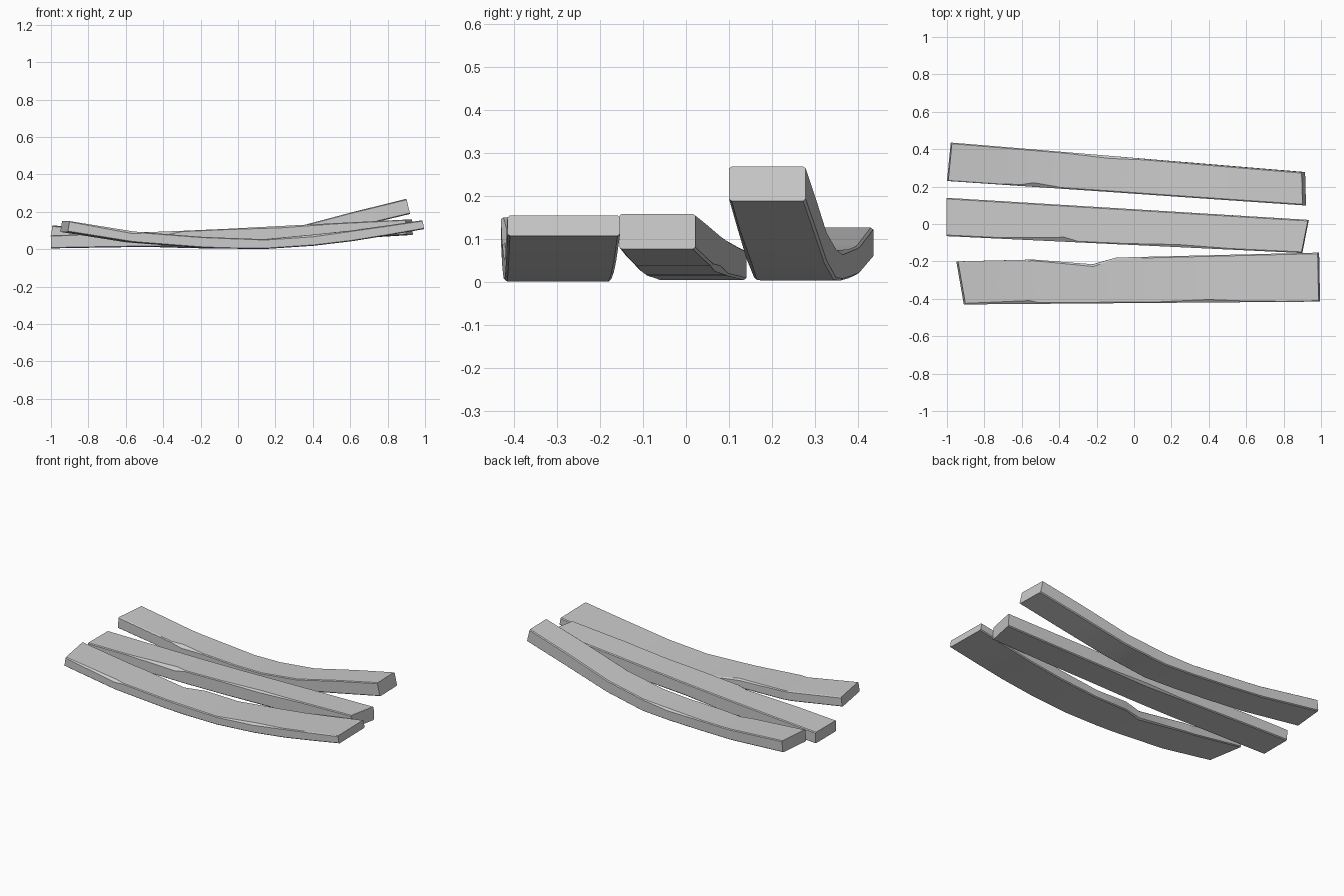
import bpy, bmesh
from mathutils import Vector

if "Cube" in bpy.data.objects:
    bpy.data.objects.remove(bpy.data.objects["Cube"])


def lerp(a, b, t):
    return a + (b - a) * t


def plank(name, front, back, profile, chips):
    """front/back: edge end points in plan (left, right).
    profile: (t, bottom z, top z, back-edge notch).
    chips: {station: (front top, back top, front bottom, back bottom) chamfer}."""
    bm = bmesh.new()
    length = front[1][0] - front[0][0]
    rings = []
    n = len(profile)
    for i, (t, zb, zt, notch) in enumerate(profile):
        # local slope, so the cross-sections stay square to the bend
        a, b = profile[max(i - 1, 0)], profile[min(i + 1, n - 1)]
        slope = (b[1] - a[1]) / ((b[0] - a[0]) * length)
        xf, yf = (lerp(front[0][k], front[1][k], t) for k in (0, 1))
        xb, yb = (lerp(back[0][k], back[1][k], t) for k in (0, 1))
        yb -= notch
        lean = slope * (zt - zb)
        bf, bb = Vector((xf, yf, zb)), Vector((xb, yb, zb))
        tf, tb = Vector((xf - lean, yf, zt)), Vector((xb - lean, yb, zt))
        across = (bb - bf).normalized()
        up = (tf - bf).normalized()
        ft, bt, fb, kb = chips.get(i, (0.006,) * 4)
        pts = [bf + up * fb * .8, bf + across * fb, bb - across * kb, bb + up * kb * .8,
               tb - up * bt * .7, tb - across * bt, tf + across * ft, tf - up * ft * .7]
        rings.append([bm.verts.new(p) for p in pts])
    for r, s in zip(rings, rings[1:]):
        for k in range(8):
            m = (k + 1) % 8
            bm.faces.new((r[k], r[m], s[m], s[k]))
    bm.faces.new(rings[0])
    bm.faces.new(rings[-1])
    bmesh.ops.recalc_face_normals(bm, faces=bm.faces)
    me = bpy.data.meshes.new(name)
    bm.to_mesh(me)
    bm.free()
    ob = bpy.data.objects.new(name, me)
    bpy.context.collection.objects.link(ob)
    bpy.ops.object.select_all(action='DESELECT')
    ob.select_set(True)
    bpy.context.view_layer.objects.active = ob
    bpy.ops.object.shade_smooth_by_angle(angle=0.5)
    return ob


# back plank, strongly bent up on the right
plank("back_plank",
      ((-1.0, 0.23), (0.92, 0.10)), ((-0.98, 0.435), (0.915, 0.278)),
      [(0, .055, .126, 0), (.20, .018, .085, 0), (.24, .015, .081, 0), (.32, .009, .076, 0),
       (.45, .003, .073, 0), (.55, .005, .080, 0), (.69, .045, .118, 0),
       (.85, .120, .198, 0), (1, .188, .268, 0)],
      {2: (.022, .006, .006, .006), 4: (.006, .014, .006, .006),
       6: (.006, .006, .012, .006)})

# middle plank, nearly straight and tilted
plank("middle_plank",
      ((-1.0, -0.065), (0.90, -0.155)), ((-1.0, 0.14), (0.935, 0.022)),
      [(0, .004, .074, 0), (.15, .009, .083, 0), (.33, .014, .095, 0), (.37, .016, .098, 0),
       (.50, .025, .109, 0), (.65, .037, .124, 0), (.80, .053, .139, 0), (1, .076, .158, 0)],
      {2: (.024, .006, .006, .006), 4: (.006, .006, .006, .015),
       5: (.014, .006, .010, .006)})

# front plank, bent up at both ends, with a notch in its back edge
plank("front_plank",
      ((-0.91, -0.43), (0.995, -0.415)), ((-0.95, -0.20), (0.99, -0.153)),
      [(0, .092, .150, 0), (.18, .037, .095, 0), (.21, .032, .090, 0), (.375, .008, .066, .033),
       (.44, .003, .061, 0), (.555, .001, .053, 0), (.69, .018, .077, 0),
       (.80, .043, .099, 0), (.90, .074, .126, 0), (1, .107, .154, 0)],
      {1: (.018, .006, .006, .006), 3: (.006, .012, .006, .010),
       6: (.016, .006, .006, .006)})
